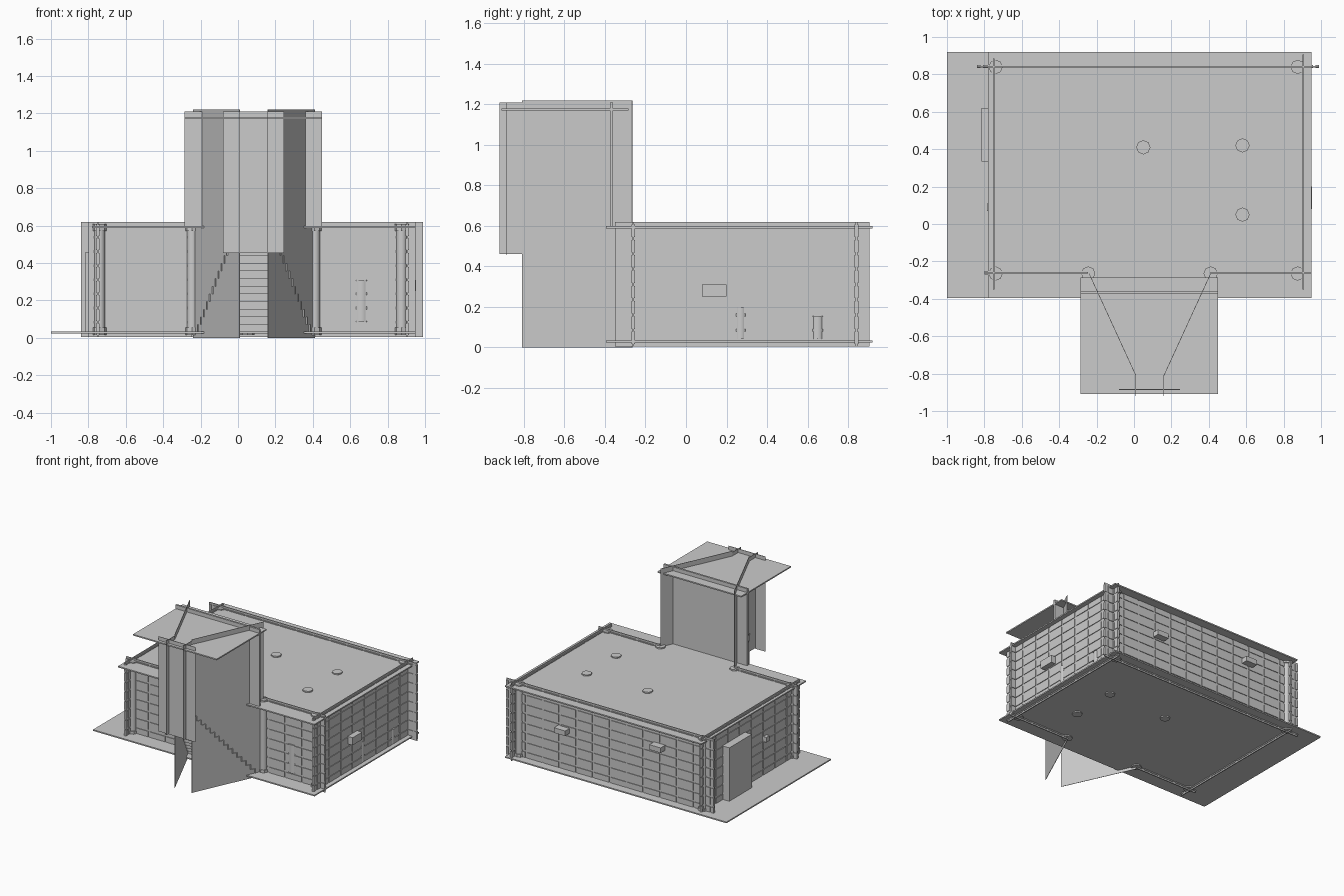
import bpy, bmesh, math
from mathutils import Matrix, Vector

if "Cube" in bpy.data.objects:
    bpy.data.objects.remove(bpy.data.objects["Cube"])


def finish(name, bm, smooth=False):
    me = bpy.data.meshes.new(name)
    bm.to_mesh(me)
    bm.free()
    ob = bpy.data.objects.new(name, me)
    bpy.context.collection.objects.link(ob)
    if smooth:
        bpy.ops.object.select_all(action='DESELECT')
        ob.select_set(True)
        bpy.context.view_layer.objects.active = ob
        bpy.ops.object.shade_smooth_by_angle(angle=math.radians(40))
    return ob


def add_box(bm, lo, hi, mat=Matrix()):
    c = [(a + b) / 2 for a, b in zip(lo, hi)]
    s = [b - a for a, b in zip(lo, hi)]
    bmesh.ops.create_cube(bm, size=1, matrix=mat @ Matrix.Translation(c) @ Matrix.Diagonal((*s, 1)))


def box(name, lo, hi):
    bm = bmesh.new()
    add_box(bm, lo, hi)
    return finish(name, bm)


def frame(p, q):
    """Length of p-q and a matrix with local x running along it."""
    d = Vector(q) - Vector(p)
    return d.length, Matrix.Translation((*p, 0)) @ Matrix.Rotation(math.atan2(d.y, d.x), 4, 'Z')


def block_wall(name, p, q):
    """Thin core faced with rows of blocks separated by grooves."""
    length, m = frame(p, q)
    bm = bmesh.new()
    add_box(bm, (0, -0.004, 0.005), (length, 0.004, 0.62), m)
    px, pz, gap = 0.148, 0.0755, 0.014
    n = int(length / px)
    start = (length - n * px) / 2
    for row in range(8):
        z = 0.016 + row * pz
        cells = [(start + i * px + gap / 2, start + (i + 1) * px - gap / 2) for i in range(n)]
        if start > 0.02:
            cells += [(0, start - gap / 2), (length - start + gap / 2, length)]
        for a, b in cells:
            add_box(bm, (a, -0.009, z), (b, 0.009, z + pz - gap), m)
    return finish(name, bm)


def plane_wall(name, p, q, z0, z1, t=0.003):
    length, m = frame(p, q)
    bm = bmesh.new()
    add_box(bm, (0, -t / 2, z0), (length, t / 2, z1), m)
    return finish(name, bm)


def cyl(bm, x, y, z0, z1, r, n=16):
    bmesh.ops.create_cone(bm, cap_ends=True, segments=n, radius1=r, radius2=r, depth=z1 - z0,
                          matrix=Matrix.Translation((x, y, (z0 + z1) / 2)))


# floor and roof slabs
box("floor_slab", (-1.0, -0.395, 0.024), (0.95, 0.92, 0.034))
box("roof_slab", (-0.78, -0.395, 0.588), (0.95, 0.92, 0.598))

# block walls overlapping at the corners
block_wall("back_wall", (-0.84, 0.842), (0.99, 0.842))
block_wall("left_wall", (-0.75, -0.35), (-0.75, 0.885))
block_wall("right_wall", (0.905, -0.35), (0.905, 0.905))
block_wall("front_wall_left", (-0.80, -0.26), (-0.245, -0.26))
block_wall("front_wall_right", (0.41, -0.26), (0.95, -0.26))

# columns with base and cap
spots = [(-0.74, -0.265), (-0.245, -0.265), (0.41, -0.265), (0.875, -0.265),
         (-0.74, 0.84), (0.875, 0.84), (0.05, 0.41), (0.58, 0.42), (0.58, 0.05)]
for i, (x, y) in enumerate(spots):
    bm = bmesh.new()
    cyl(bm, x, y, 0.05, 0.58, 0.029)
    cyl(bm, x, y, 0.015, 0.055, 0.038, 8)
    cyl(bm, x, y, 0.572, 0.608, 0.038, 8)
    finish("column_%d" % i, bm, True)

# stair tower: angled side walls, narrow at the front
CX = 0.085
for s, side in ((-1, "left"), (1, "right")):
    plane_wall("tower_side_" + side, (CX + s * 0.325, -0.265), (CX + s * 0.075, -0.81), 0, 1.22)
    plane_wall("door_jamb_" + side, (CX + s * 0.075, -0.92), (CX + s * 0.075, -0.81), 0.46, 1.21)
plane_wall("tower_front_panel", (-0.08, -0.885), (0.245, -0.885), 0.455, 1.21, 0.004)
plane_wall("tower_back_panel", (-0.287, -0.367), (0.45, -0.367), 0.595, 1.21, 0.015)
box("tower_roof", (-0.287, -0.91, 1.17), (0.45, -0.285, 1.18))


# stairs rising towards the tower front, edges just through the side walls
def half_width(y):
    return 0.325 - 0.25 * (-0.265 - y) / 0.545 + 0.008


bm = bmesh.new()
steps, y0, run, rise = 15, -0.30, 0.034, 0.041
for i in range(steps):
    ya, yb, z = y0 - i * run, y0 - (i + 1) * run, 0.03 + i * rise
    wa, wb = half_width(ya), half_width(yb)
    riser = [(CX - wa, ya, z - rise), (CX + wa, ya, z - rise), (CX + wa, ya, z), (CX - wa, ya, z)]
    tread = [(CX - wa, ya, z), (CX + wa, ya, z), (CX + wb, yb, z), (CX - wb, yb, z)]
    for quad in ((riser, tread) if i else (tread,)):
        bm.faces.new([bm.verts.new(v) for v in quad])
bmesh.ops.remove_doubles(bm, verts=bm.verts, dist=1e-5)
finish("stairs", bm)

# cabinet and small wall boxes
box("left_cabinet", (-0.815, 0.335, 0.035), (-0.75, 0.62, 0.46))
box("right_wall_box", (0.89, 0.08, 0.25), (0.953, 0.20, 0.31))
box("back_box_a", (0.43, 0.82, 0.33), (0.53, 0.905, 0.37))
box("back_box_b", (-0.41, 0.82, 0.42), (-0.31, 0.905, 0.46))
box("left_wall_box", (-0.785, 0.07, 0.30), (-0.74, 0.11, 0.34))

# barrels partly showing through the walls
for name, x, y, z0, z1, r in (("front_barrel", 0.66, -0.23, 0.085, 0.31, 0.045),
                              ("side_barrel", 0.888, 0.65, 0.04, 0.155, 0.034),
                              ("side_post", 0.888, 0.27, 0.04, 0.20, 0.032)):
    bm = bmesh.new()
    cyl(bm, x, y, z0, z1, r)
    finish(name, bm, True)
